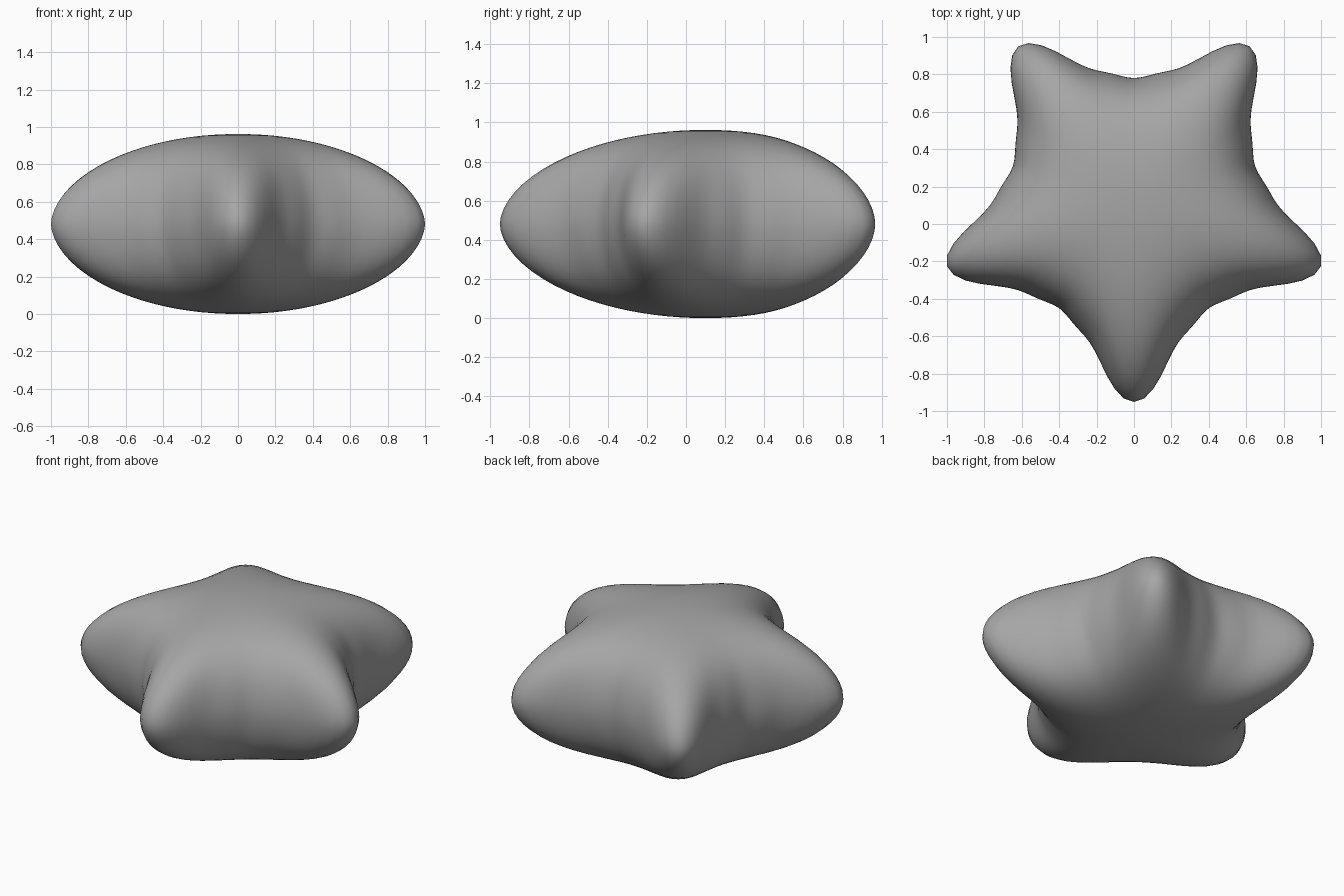
import bpy, bmesh, math

if "Cube" in bpy.data.objects:
    bpy.data.objects.remove(bpy.data.objects["Cube"])

# Puffy five-pointed star: star outline at the rim that softens into a dome
HALF = 0.481                      # half height
CENTRE = (0.0, 0.10, HALF)
SEGMENTS, RINGS = 120, 20
MEAN, WAVES = 0.818, (0.168, 0.048, 0.0175)   # outline radius and its waves


def radius(a, s):
    """Distance from the axis at angle a (0 = tip) and ring s (0 pole, 1 rim)."""
    return s * (MEAN + sum(w * math.cos(5 * (n + 1) * a) * s ** (1.8 * (n + 1))
                           for n, w in enumerate(WAVES)))


def height(s):
    """Rounded profile along an arm."""
    k = radius(0, s) / radius(0, 1)
    return HALF * max(0.0, 1 - k * k) ** 0.55


mat = bpy.data.materials.new("grey")
mat.diffuse_color = (0.38, 0.38, 0.38, 1)
mat.use_nodes = True
mat.node_tree.nodes["Principled BSDF"].inputs["Base Color"].default_value = mat.diffuse_color

bm = bmesh.new()
rings = []
for j in range(1, 2 * RINGS):
    u = math.pi * j / (2 * RINGS)             # from top pole to bottom pole
    s = math.sin(u)
    z = height(s) * (1 if j < RINGS else -1)
    ring = []
    for i in range(SEGMENTS):
        a = 2 * math.pi * i / SEGMENTS
        r = radius(a, s)
        ring.append(bm.verts.new((r * math.sin(a), -r * math.cos(a), z)))
    rings.append(ring)
top = bm.verts.new((0, 0, HALF))
bottom = bm.verts.new((0, 0, -HALF))
for i in range(SEGMENTS):
    k = (i + 1) % SEGMENTS
    bm.faces.new((top, rings[0][i], rings[0][k]))
    bm.faces.new((bottom, rings[-1][k], rings[-1][i]))
    for p, q in zip(rings, rings[1:]):
        bm.faces.new((p[i], q[i], q[k], p[k]))
bmesh.ops.recalc_face_normals(bm, faces=bm.faces)
for f in bm.faces:
    f.smooth = True

mesh = bpy.data.meshes.new("puffy_star")
bm.to_mesh(mesh)
bm.free()
mesh.materials.append(mat)
star = bpy.data.objects.new("puffy_star", mesh)
star.location = CENTRE
bpy.context.collection.objects.link(star)
